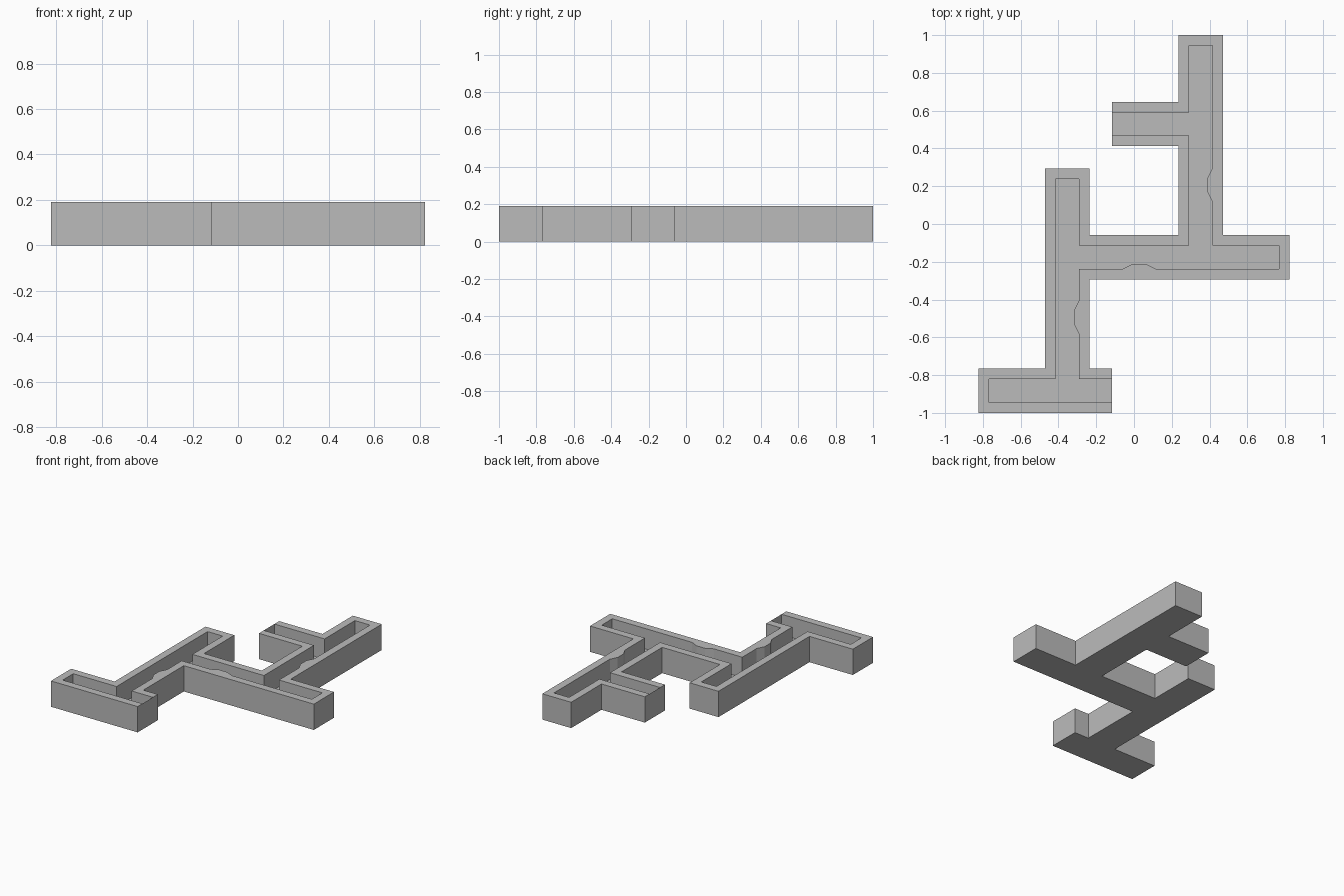
import bpy
import bmesh
from mathutils import Vector

cube = bpy.data.objects.get("Cube")
if cube:
    bpy.data.objects.remove(cube, do_unlink=True)

HEIGHT = 0.19
FLOOR = 0.04
WALL = 0.056

grey = bpy.data.materials.new("plain grey")
grey.use_nodes = True
colour = (0.5, 0.5, 0.5, 1)
grey.diffuse_color = colour
grey.node_tree.nodes["Principled BSDF"].inputs["Base Color"].default_value = colour


def right_of(a, b):
    d = (b - a).normalized()
    return Vector((d.y, -d.x))


def inner_chain(outer, bumps):
    """Offset a right-angled chain inward, adding clip bumps to some segments."""
    normals = [right_of(a, b) for a, b in zip(outer, outer[1:])]
    moved = []
    for i, p in enumerate(outer):
        shift = Vector((0, 0))
        if i > 0:
            shift += normals[i - 1]
        if i < len(normals):
            shift += normals[i]
        moved.append(p + shift * WALL)
    result = []
    for i, p in enumerate(moved):
        result.append(p)
        if i in bumps:
            d = (moved[i + 1] - p).normalized()
            middle = p + d * (Vector(bumps[i]) - p).dot(d)
            for along, rise in ((-0.088, 0), (-0.034, 0.027), (0.034, 0.027), (0.088, 0)):
                result.append(middle + d * along + normals[i] * rise)
    return result


# Outer wall paths, each running clockwise from one channel end to the other
a, b, c = 0.1175, 0.2355, 0.4705
e = 0.8235
wall_a = [Vector(p) for p in (
    (-a, -1), (-e, -1), (-e, -0.765), (-c, -0.765), (-c, 0.294),
    (-b, 0.294), (-b, -0.059), (b, -0.059), (b, 0.412), (-a, 0.412))]
wall_b = [Vector(p) for p in (
    (-a, 0.647), (b, 0.647), (b, 1), (c, 1), (c, -0.059),
    (e, -0.059), (e, -0.294), (-b, -0.294), (-b, -0.765), (-a, -0.765))]
inner_a = inner_chain(wall_a, {})
inner_b = inner_chain(wall_b, {3: (c, 0.207), 6: (0.028, -0.294), 7: (-b, -0.494)})

bm = bmesh.new()


def add_face(points):
    bm.faces.new([bm.verts.new(p) for p in points])


def flat(points, z):
    add_face([(p.x, p.y, z) for p in points])


def upright(p, q, low):
    add_face([(p.x, p.y, low), (p.x, p.y, HEIGHT), (q.x, q.y, HEIGHT), (q.x, q.y, low)])


# Underside and outer sides, including the thin end caps
outline = wall_a + wall_b
flat(outline, 0)
for p, q in zip(outline, outline[1:] + outline[:1]):
    upright(p, q, 0)

# Channel floor
flat((inner_a + inner_b)[::-1], FLOOR)

# Rims and inner wall faces, with the end caps' inner sides left thin
for outer, inner in ((wall_a, inner_a), (wall_b, inner_b)):
    flat(inner + outer[::-1], HEIGHT)
    for p, q in zip(inner, inner[1:]):
        upright(q, p, FLOOR)

bmesh.ops.remove_doubles(bm, verts=bm.verts, dist=0.0001)
mesh = bpy.data.meshes.new("channel_tray")
bm.to_mesh(mesh)
bm.free()
mesh.materials.append(grey)
tray = bpy.data.objects.new("channel_tray", mesh)
bpy.context.scene.collection.objects.link(tray)
